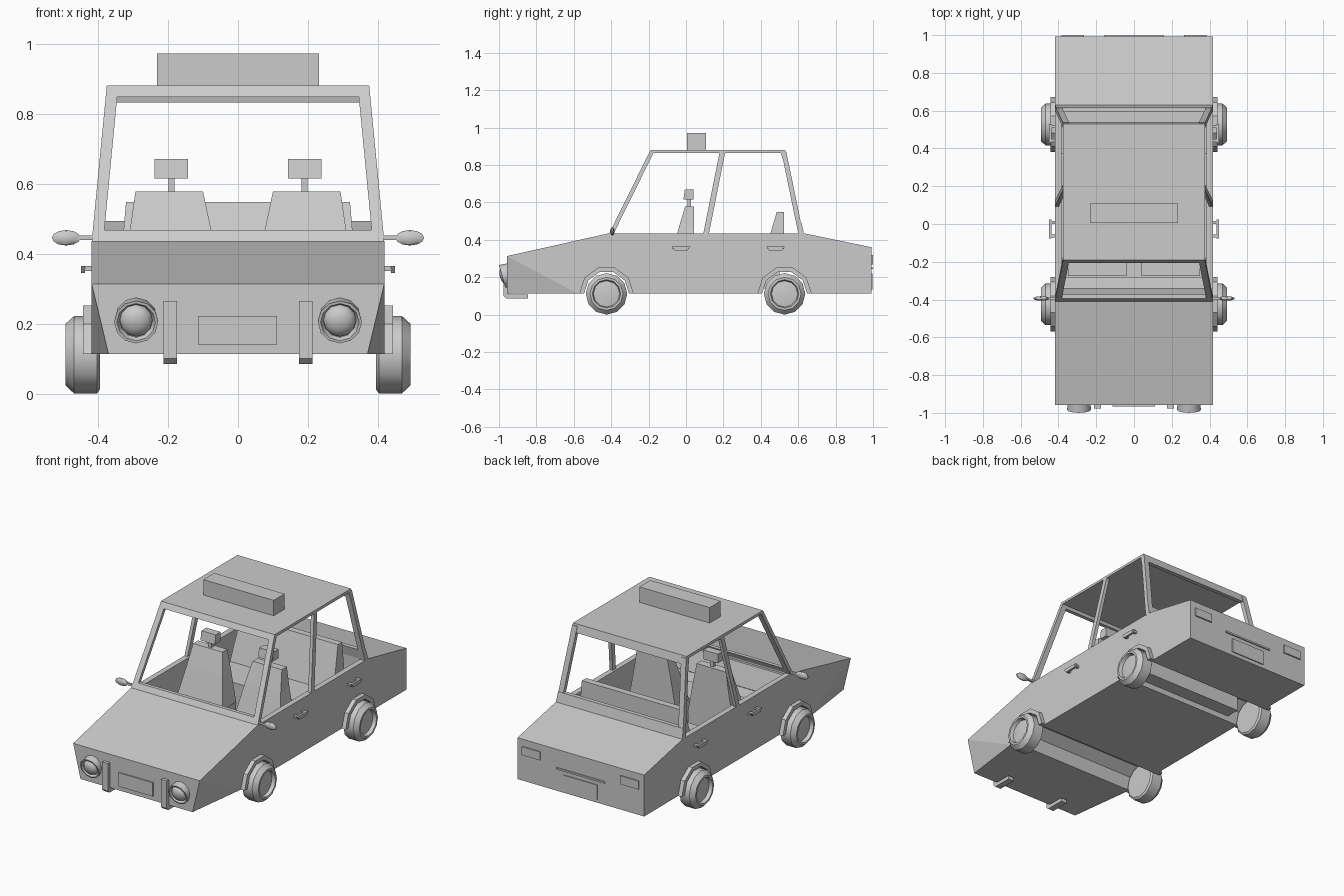
import bpy, bmesh
from math import sin, cos, radians, pi
from mathutils import Matrix, Vector

if "Cube" in bpy.data.objects:
    bpy.data.objects.remove(bpy.data.objects["Cube"])

WHEEL_Y = (-0.425, 0.527)
SIDES = (-1, 1)


def finish(name, bm, smooth=False):
    bmesh.ops.recalc_face_normals(bm, faces=bm.faces)
    me = bpy.data.meshes.new(name)
    bm.to_mesh(me)
    bm.free()
    ob = bpy.data.objects.new(name, me)
    bpy.context.collection.objects.link(ob)
    if smooth:
        bpy.ops.object.select_all(action='DESELECT')
        ob.select_set(True)
        bpy.context.view_layer.objects.active = ob
        bpy.ops.object.shade_smooth_by_angle(angle=radians(35))
    return ob


def block(name, low, high):
    """Tapered box between two horizontal rectangles (x0, x1, y0, y1, z)."""
    bm = bmesh.new()
    r = []
    for x0, x1, y0, y1, z in (low, high):
        r.append([bm.verts.new(p) for p in
                  ((x0, y0, z), (x1, y0, z), (x1, y1, z), (x0, y1, z))])
    bm.faces.new(r[0])
    bm.faces.new(r[1])
    for i in range(4):
        j = (i + 1) % 4
        bm.faces.new((r[0][i], r[0][j], r[1][j], r[1][i]))
    return finish(name, bm)


def box(name, x0, x1, y0, y1, z0, z1):
    return block(name, (x0, x1, y0, y1, z0), (x0, x1, y0, y1, z1))


def extrude_bm(pts, x0, x1):
    """Side profile (y, z) extruded along x."""
    bm = bmesh.new()
    a = [bm.verts.new((x0, y, z)) for y, z in pts]
    b = [bm.verts.new((x1, y, z)) for y, z in pts]
    bm.faces.new(a)
    bm.faces.new(b)
    for i in range(len(pts)):
        j = (i + 1) % len(pts)
        bm.faces.new((a[i], a[j], b[j], b[i]))
    return bm, a, b


def extrude(name, pts, x0, x1):
    return finish(name, extrude_bm(pts, x0, x1)[0])


def lathe(name, profile, matrix, segs):
    """Revolve (radius, depth) points round local z."""
    bm = bmesh.new()
    rings = []
    for r, d in profile:
        rings.append([bm.verts.new(matrix @ Vector((r * cos(2 * pi * i / segs), r * sin(2 * pi * i / segs), d)))
                      for i in range(segs)])
    for p, q in zip(rings, rings[1:]):
        for i in range(segs):
            j = (i + 1) % segs
            bm.faces.new((p[i], p[j], q[j], q[i]))
    bm.faces.new(rings[0])
    bm.faces.new(rings[-1])
    return finish(name, bm, True)


def arc(cy, cz, r, n, a0=0.0, a1=pi):
    return [(cy + r * cos(a0 + (a1 - a0) * i / n), cz + r * sin(a0 + (a1 - a0) * i / n)) for i in range(n + 1)]


def cut(ob, cutter):
    cutter.hide_render = True
    m = ob.modifiers.new("cut", 'BOOLEAN')
    m.operation, m.solver, m.object = 'DIFFERENCE', 'EXACT', cutter
    bpy.context.view_layer.objects.active = ob
    bpy.ops.object.modifier_apply(modifier=m.name)
    bpy.data.objects.remove(cutter)


# Body: side profile with the lower front corners pulled inwards
bm, a, b = extrude_bm([(-0.957, 0.113), (-0.957, 0.313), (-0.41, 0.435), (0.63, 0.435),
                       (0.992, 0.36), (0.992, 0.113), (-0.58, 0.113)], -0.418, 0.418)
for side, x in ((a, -0.37), (b, 0.37)):
    bmesh.ops.connect_verts(bm, verts=[side[1], side[6]])
    side[0].co.x = x
body = finish("body", bm)

# Open cabin and full-width wheel tunnels
cut(body, extrude("cabin_cutter", [(-0.39, 0.6), (-0.39, 0.27), (-0.28, 0.26), (-0.28, 0.14),
                                   (0.37, 0.14), (0.37, 0.26), (0.61, 0.26), (0.61, 0.6)], -0.385, 0.385))
for y in WHEEL_Y:
    cut(body, extrude("tunnel_cutter", arc(y, 0.113, 0.12, 5) + [(y - 0.12, 0.0), (y + 0.12, 0.0)], -0.6, 0.6))


# Cabin frame: all rails follow the same tapering outline
def outline(z):
    f = (z - 0.435) / 0.445
    return 0.418 - 0.043 * f, -0.41 + 0.22 * f, 0.63 - 0.1 * f


def level(z):
    x, y0, y1 = outline(z)
    return (-x, x, y0, y1, z)


def rail(name, z0, z1, front):
    ends = []
    for z in (z0, z1):
        x, y0, y1 = outline(z)
        ends.append((-x, x, y0, y0 + 0.022, z) if front else (-x, x, y1 - 0.025, y1, z))
    block(name, *ends)


block("roof", level(0.864), level(0.88))
rail("windscreen_sill", 0.435, 0.467, True)
rail("windscreen_header", 0.848, 0.864, True)
rail("rear_window_sill", 0.435, 0.493, False)
rail("rear_window_header", 0.832, 0.864, False)
XB, FB, RB = outline(0.43)
XT, FT, RT = outline(0.87)
for s in SIDES:
    for name, yb, yt, w, t in (("front_pillar", FB, FT, 0.024, 0.033),
                               ("middle_pillar", 0.092, 0.18, 0.03, 0.02),
                               ("rear_pillar", RB - 0.03, RT - 0.022, 0.026, 0.033)):
        block(name, (s * XB, s * (XB - t), yb, yb + w, 0.43), (s * XT, s * (XT - t), yt, yt + w, 0.87))

# Roof sign
box("roof_sign", -0.232, 0.232, 0.005, 0.108, 0.88, 0.972)

# Seats and dashboard
for s in SIDES:
    box("front_seat_cushion", s * 0.04, s * 0.35, -0.275, 0.04, 0.14, 0.28)
    block("front_seat_back", (s * 0.04, s * 0.345, -0.09, 0.042, 0.27), (s * 0.075, s * 0.31, -0.04, 0.042, 0.46))
    block("front_seat_upper_back", (s * 0.075, s * 0.31, -0.04, 0.042, 0.46), (s * 0.1, s * 0.293, -0.005, 0.042, 0.578))
    box("headrest_post", s * 0.181, s * 0.199, 0.008, 0.026, 0.56, 0.63)
    block("headrest", (s * 0.143, s * 0.238, -0.014, 0.04, 0.615), (s * 0.143, s * 0.238, -0.006, 0.04, 0.67))
box("rear_seat_cushion", -0.34, 0.34, 0.2, 0.5, 0.14, 0.3)
block("rear_seat_back", (-0.345, 0.345, 0.4, 0.525, 0.26), (-0.32, 0.32, 0.485, 0.525, 0.548))
block("dashboard", (-0.385, 0.385, -0.395, -0.34, 0.3), (-0.385, 0.385, -0.395, -0.375, 0.425))

# Wheels and arch flares
tyre = [(0.1, 0.395), (0.111, 0.403), (0.111, 0.468), (0.088, 0.493), (0.076, 0.493), (0.07, 0.472), (0.03, 0.477)]
for s in SIDES:
    for y in WHEEL_Y:
        lathe("wheel", tyre, Matrix.Translation((0, y, 0.111)) @ Matrix.Rotation(s * pi / 2, 4, 'Y'), 12)
        extrude("wheel_arch", arc(y, 0.113, 0.145, 5) + arc(y, 0.113, 0.12, 5)[::-1], s * 0.41, s * 0.443)

# Tilted headlights and front over-riders
lamp = [(0.06, -0.05), (0.063, 0), (0.055, 0), (0.047, -0.018), (0.045, -0.008), (0.036, 0.003), (0.02, 0.01), (0.005, 0.012)]
for s in SIDES:
    lathe("headlight", lamp, Matrix.Translation((s * 0.291, -0.983, 0.204))
          @ Matrix.Rotation(radians(105.5), 4, 'X'), 12)
    extrude("bumper_guard", [(-0.95, 0.264), (-0.976, 0.264), (-0.976, 0.1), (-0.96, 0.085), (-0.845, 0.085),
                             (-0.845, 0.107), (-0.945, 0.107), (-0.957, 0.118)], s * 0.175, s * 0.213)
    # Tail lights
    box("tail_light", s * 0.265, s * 0.385, 0.985, 1.0, 0.268, 0.318)
    # Door handles: grip with two feet
    for y in (-0.027, 0.479):
        extrude("door_handle", [(y - 0.05, 0.365), (y + 0.05, 0.365), (y + 0.035, 0.344), (y - 0.035, 0.344)],
                s * 0.437, s * 0.449)
        for e in (-1, 1):
            box("handle_foot", s * 0.41, s * 0.44, y + e * 0.036 - 0.008, y + e * 0.036 + 0.008, 0.35, 0.364)
    # Wing mirrors
    box("mirror_arm", s * 0.4, s * 0.46, -0.4, -0.388, 0.439, 0.451)
    bm = bmesh.new()
    bmesh.ops.create_uvsphere(bm, u_segments=10, v_segments=6, radius=1)
    bmesh.ops.transform(bm, verts=bm.verts, matrix=Matrix.Translation((s * 0.491, -0.394, 0.445))
                        @ Matrix.Diagonal((0.043, 0.012, 0.022, 1)))
    finish("wing_mirror", bm, True)

# Plates and rear trim strip
box("front_plate", -0.114, 0.112, -0.965, -0.95, 0.14, 0.222)
box("rear_plate", -0.112, 0.112, 0.985, 0.998, 0.135, 0.22)
box("rear_trim", -0.16, 0.16, 0.985, 0.999, 0.243, 0.253)
